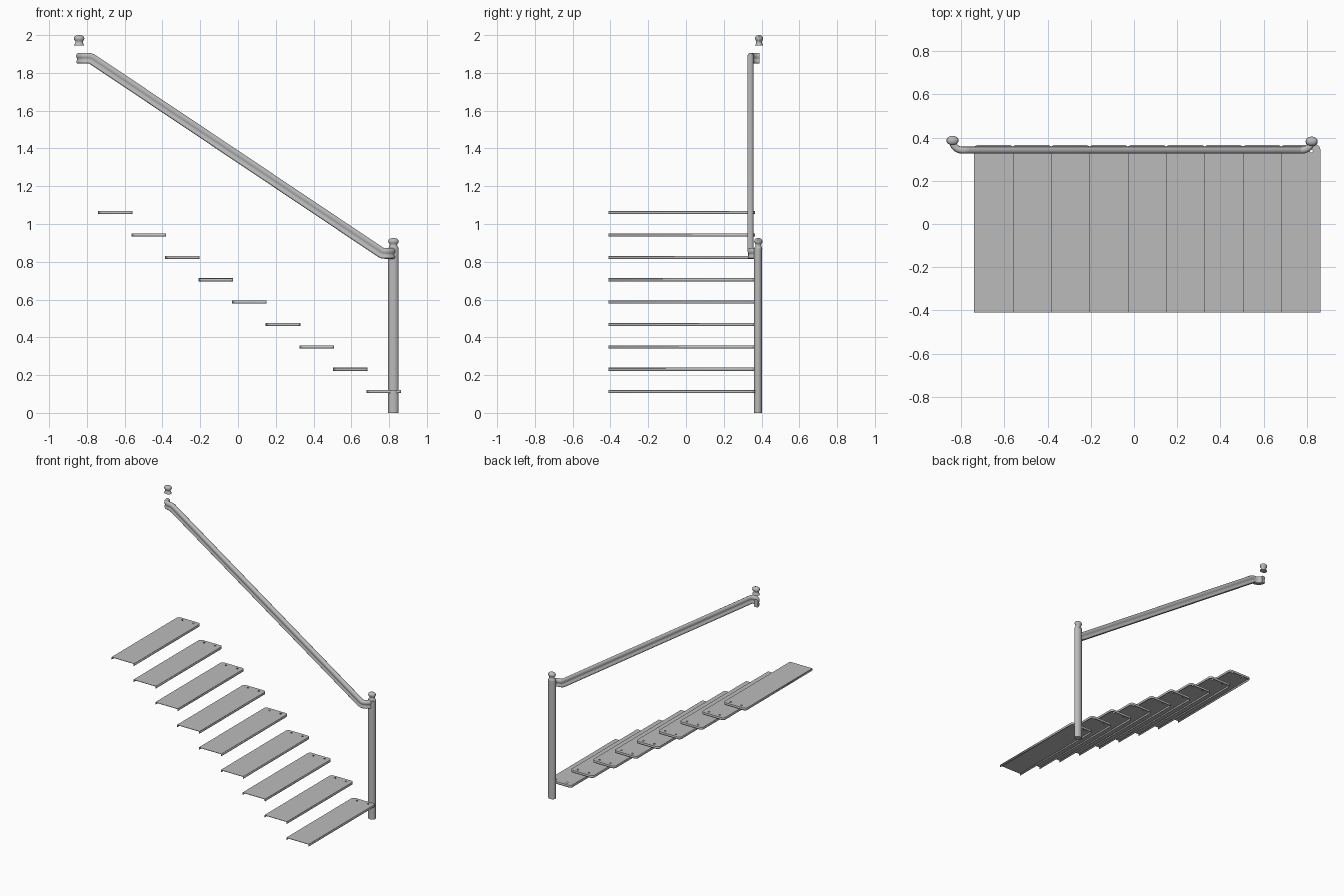
import bpy, bmesh
from math import sin, cos, pi
from mathutils import Vector

if "Cube" in bpy.data.objects:
    bpy.data.objects.remove(bpy.data.objects["Cube"])

GREY = (0.5, 0.5, 0.5, 1)
mat = bpy.data.materials.new("plain_grey")
mat.use_nodes = True
mat.diffuse_color = GREY
mat.node_tree.nodes["Principled BSDF"].inputs["Base Color"].default_value = GREY
parts = []


def add(name, mesh, location=(0, 0, 0)):
    obj = bpy.data.objects.new(name, mesh)
    obj.location = location
    if not mesh.materials:
        mesh.materials.append(mat)
    bpy.context.collection.objects.link(obj)
    parts.append(obj)
    return obj


def skin(name, rings, closed=True):
    """Bridge a list of point rings; closed rings get end caps."""
    bm = bmesh.new()
    rows = [[bm.verts.new(p) for p in ring] for ring in rings]
    n = len(rows[0])
    for a, b in zip(rows, rows[1:]):
        for i in range(n if closed else n - 1):
            j = (i + 1) % n
            bm.faces.new((a[i], a[j], b[j], b[i]))
    if closed:
        bm.faces.new(rows[0])
        bm.faces.new(rows[-1])
    bmesh.ops.recalc_face_normals(bm, faces=bm.faces)
    mesh = bpy.data.meshes.new(name)
    bm.to_mesh(mesh)
    bm.free()
    return mesh


def lathe(name, profile, location, sides=24):
    """Turned part, slightly flattened front to back."""
    rings = [[(r * cos(2 * pi * i / sides), 0.78 * r * sin(2 * pi * i / sides), z)
              for i in range(sides)] for r, z in profile]
    return add(name, skin(name, rings), location)


def arc(cx, cy, r, start, end, steps=8):
    return [(cx + r * cos(start + (end - start) * i / steps),
             cy + r * sin(start + (end - start) * i / steps)) for i in range(steps + 1)]


# Tread: thin plate with rounded back corners and two fixing holes
HALF, FRONT, BACK, R = 0.0915, -0.41, 0.366, 0.02
outline = ([(HALF, FRONT)]
           + arc(HALF - R, BACK - R, R, 0, pi / 2, 6)
           + arc(R - HALF, BACK - R, R, pi / 2, pi, 6)
           + [(-HALF, FRONT)])
holes = [arc(x, 0.338, 0.007, 0, 2 * pi, 12)[:-1] for x in (-0.04, 0.05)]

curve = bpy.data.curves.new("tread_outline", 'CURVE')
curve.dimensions = '2D'
curve.fill_mode = 'BOTH'
curve.extrude = 0.0015
for loop in [outline] + holes:
    spline = curve.splines.new('POLY')
    spline.points.add(len(loop) - 1)
    for p, (x, y) in zip(spline.points, loop):
        p.co = (x, y, 0, 1)
    spline.use_cyclic_u = True
helper = bpy.data.objects.new("tread_outline", curve)
bpy.context.collection.objects.link(helper)
graph = bpy.context.evaluated_depsgraph_get()
plate = bpy.data.meshes.new_from_object(helper.evaluated_get(graph))
plate.name = "tread_plate"
plate.materials.clear()
bpy.data.objects.remove(helper)

# Folded lip under both sides and the back of each tread
lip = skin("tread_lip", [[(x, y, z) for x, y in outline] for z in (0, -0.015)], closed=False)

for i in range(9):
    spot = (0.7715 - 0.1777 * i, 0, 0.119 + 0.1185 * i)
    add(f"tread_{i + 1}", plate, spot)
    edge = add(f"tread_lip_{i + 1}", lip, spot)
    fold = edge.modifiers.new("thickness", 'SOLIDIFY')
    fold.thickness = 0.003
    fold.offset = -1

# Newel post and the two ball finials
lathe("newel_post", [(0.028, 0), (0.028, 0.87)], (0.823, 0.381, 0))
finial = [(0.027, 0), (0.026, 0.005), (0.021, 0.012), (0.019, 0.02), (0.021, 0.025),
          (0.026, 0.031), (0.028, 0.038), (0.026, 0.046), (0.019, 0.052),
          (0.01, 0.055), (0.002, 0.056)]
lathe("lower_finial", finial, (0.823, 0.383, 0.87))
lathe("upper_finial", finial, (-0.841, 0.387, 1.944))

# Handrail: moulded section swept along a sloped path with turned ends
TOP, LOW = 1.878, 0.844
path = [Vector((x, y, TOP)) for x, y in arc(-0.796, 0.387, 0.045, pi, 1.5 * pi)]
path += [Vector((-0.785, 0.342, TOP)), Vector((-0.773, 0.342, TOP - 0.005)),
         Vector((0.757, 0.342, LOW + 0.005)), Vector((0.769, 0.342, LOW))]
path += [Vector((x, y, LOW)) for x, y in arc(0.778, 0.387, 0.045, 1.5 * pi, 2 * pi)]

half = [(0.005, 0.028), (0.011, 0.025), (0.015, 0.018), (0.016, 0.01), (0.014, 0.003),
        (0.011, -0.002), (0.011, -0.009), (0.014, -0.014), (0.014, -0.025), (0.011, -0.028)]
section = half + [(-w, h) for w, h in reversed(half)]
rings = []
for i, p in enumerate(path):
    into = (p - path[max(i - 1, 0)]).normalized()
    out = (path[min(i + 1, len(path) - 1)] - p).normalized()
    along = (into + out).normalized()
    side = along.cross(Vector((0, 0, 1))).normalized()
    up = side.cross(along)
    rings.append([p + side * w + up * h for w, h in section])
add("handrail", skin("handrail", rings))

# Smooth shading with sharp edges kept
bpy.ops.object.select_all(action='DESELECT')
for obj in parts:
    obj.select_set(True)
bpy.context.view_layer.objects.active = parts[-1]
bpy.ops.object.shade_smooth_by_angle(angle=0.6)
